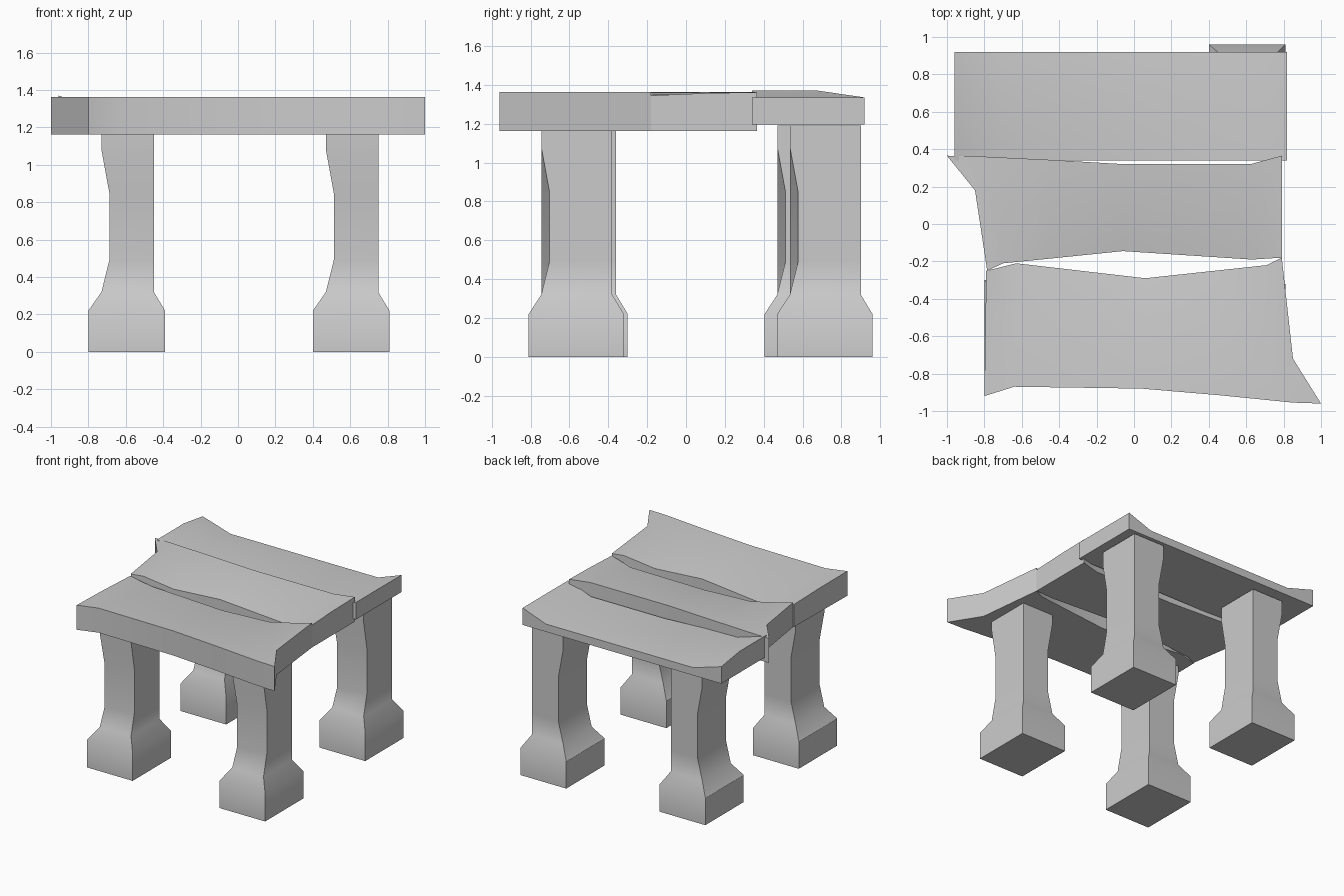
import bpy, bmesh

if "Cube" in bpy.data.objects:
    bpy.data.objects.remove(bpy.data.objects["Cube"])


def finish(name, bm):
    bmesh.ops.recalc_face_normals(bm, faces=bm.faces)
    mesh = bpy.data.meshes.new(name)
    bm.to_mesh(mesh)
    bm.free()
    obj = bpy.data.objects.new(name, mesh)
    bpy.context.collection.objects.link(obj)
    bpy.ops.object.select_all(action='DESELECT')
    obj.select_set(True)
    bpy.context.view_layer.objects.active = obj
    bpy.ops.object.shade_smooth_by_angle(angle=0.6)
    return obj


def loft(name, rings):
    """Skin a stack of equal-length closed rings and cap both ends."""
    bm = bmesh.new()
    loops = [[bm.verts.new(p) for p in ring] for ring in rings]
    for a, b in zip(loops, loops[1:]):
        for i in range(len(a)):
            j = (i + 1) % len(a)
            bm.faces.new((a[i], a[j], b[j], b[i]))
    bm.faces.new(loops[0][::-1])
    bm.faces.new(loops[-1])
    return finish(name, bm)


# Legs: flared foot, post worn away on its left side and front-right edge
def leg(name, x, y, top):
    # z, inset of left / right / front / back, extra wear
    levels = [(0, 0, 0, 0, 0, 0), (.22, 0, 0, 0, 0, 0),
              (.32, .07, .06, .065, .06, 0), (.49, .07, .06, .065, .06, .042),
              (.85, .07, .06, .065, .06, .042), (1.08, .07, .06, .065, .06, 0),
              (top, .07, .06, .065, .06, 0)]
    rings = []
    for z, l, r, f, b, wear in levels:
        x0, x1 = x + l + wear, x + .41 - r
        y0, y1 = y + f, y + .49 - b
        rings.append([(x0, y0, z), (x1, y0 + wear, z), (x1, y1, z), (x0, y1, z)])
    loft(name, rings)


for name, x, y, top in [("front_left_leg", -.80, -.79, 1.165),
                        ("front_right_leg", .40, -.81, 1.165),
                        ("back_left_leg", -.80, .405, 1.19),
                        ("back_right_leg", .40, .47, 1.19)]:
    leg(name, x, y, top)


# Front and middle planks: warped outlines, tops sinking towards the gap between them
def plank(name, stations, bottom=1.163, top=1.362):
    rings = []
    for outer, mid, inner, inner_z in stations:
        mid_z = top - (top - inner_z) * .3
        rings.append([(*outer, bottom), (*mid, bottom), (*inner, bottom),
                      (*inner, inner_z), (*mid, mid_z), (*outer, top)])
    loft(name, rings)


# each station: outer edge, centre line, gap edge, height at the gap edge
plank("front_plank", [((-.80, -.92), (-.795, -.58), (-.79, -.25), 1.345),
                      ((-.64, -.87), (-.635, -.54), (-.63, -.21), 1.29),
                      ((.04, -.88), (.05, -.58), (.06, -.29), 1.31),
                      ((.45, -.915), (.45, -.58), (.45, -.248), 1.305),
                      ((.85, -.955), (.74, -.63), (.71, -.22), 1.352),
                      ((1, -.96), (.85, -.72), (.79, -.18), 1.362)])
plank("middle_plank", [((-1, .365), (-.85, .18), (-.785, -.25), 1.362),
                       ((-.86, .363), (-.76, .10), (-.70, -.21), 1.352),
                       ((-.45, .343), (-.45, .08), (-.45, -.185), 1.305),
                       ((-.09, .322), (-.07, .09), (-.06, -.145), 1.31),
                       ((.63, .322), (.63, .07), (.63, -.19), 1.29),
                       ((.79, .365), (.79, .10), (.79, -.18), 1.345)])

# Back plank: flat underside, top dips between raised ends
sections = [(-.96, 1.37, 1.37, 1.335), (-.71, 1.29, 1.29, 1.26),
            (-.05, 1.26, 1.27, 1.26), (.61, 1.26, 1.27, 1.26),
            (.818, 1.335, 1.335, 1.335)]
loft("back_plank", [[(x, .34, 1.197), (x, .34, a), (x, .68, b), (x, .92, c), (x, .92, 1.197)]
                    for x, a, b, c in sections])
